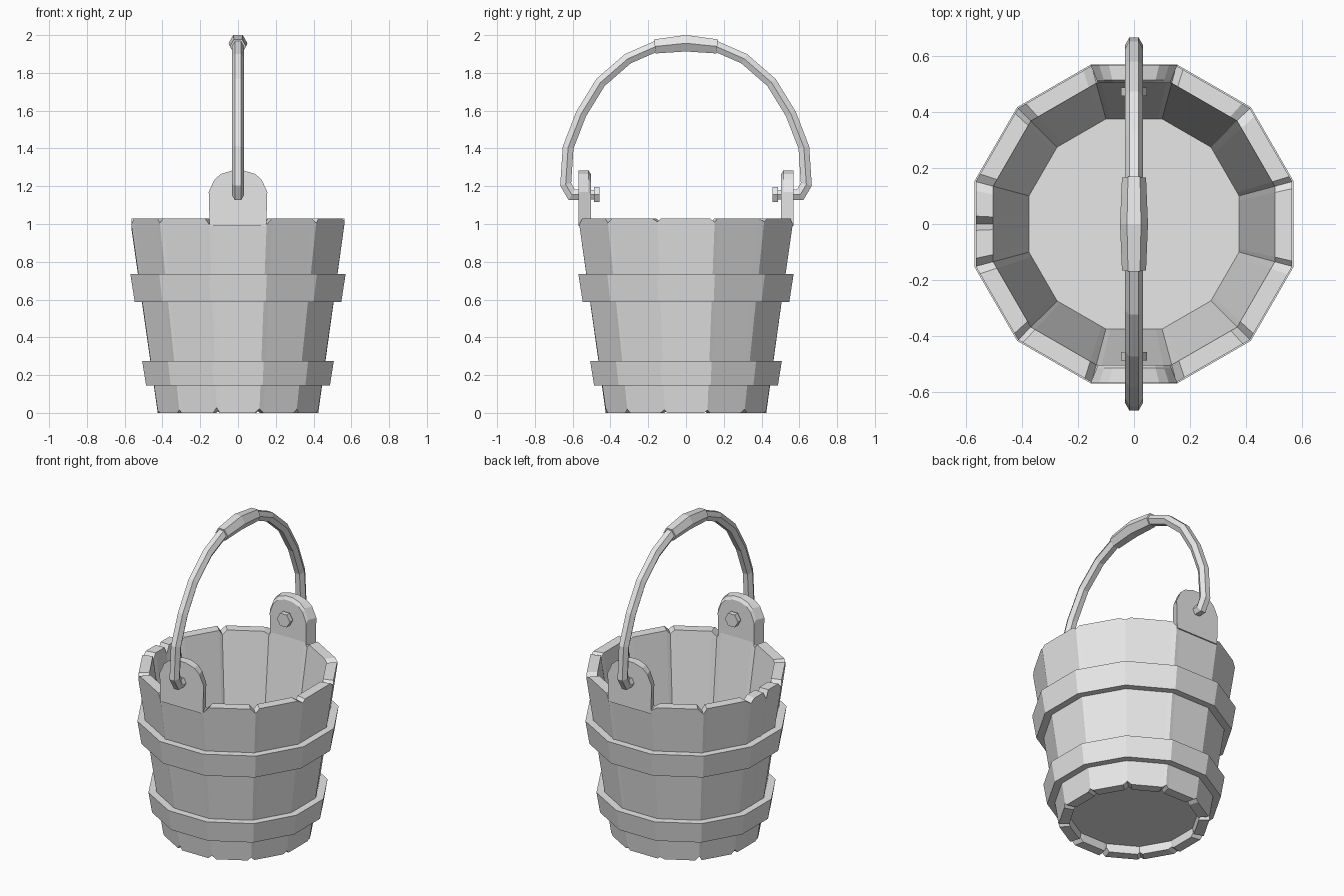
import bpy, bmesh, math, random
from mathutils import Vector

random.seed(4)
STAVES = 12
STEP = math.tau / STAVES
RIM = 1.03

cube = bpy.data.objects.get("Cube")
if cube:
    bpy.data.objects.remove(cube, do_unlink=True)

grey = bpy.data.materials.new("plain grey")
grey.use_nodes = True
grey.diffuse_color = (0.8, 0.8, 0.8, 1)
grey.node_tree.nodes["Principled BSDF"].inputs["Base Color"].default_value = (0.8, 0.8, 0.8, 1)


def make(name, rings, closed=False, caps=True):
    """Skin a list of point rings into a flat shaded object."""
    bm = bmesh.new()
    loops = [[bm.verts.new(p) for p in ring] for ring in rings]
    pairs = list(zip(loops, loops[1:]))
    if closed:
        pairs.append((loops[-1], loops[0]))
    for a, b in pairs:
        n = len(a)
        for i in range(n):
            j = (i + 1) % n
            bm.faces.new((a[i], a[j], b[j], b[i]))
    if caps and not closed:
        bm.faces.new(loops[0])
        bm.faces.new(loops[-1])
    bmesh.ops.recalc_face_normals(bm, faces=bm.faces)
    mesh = bpy.data.meshes.new(name)
    bm.to_mesh(mesh)
    bm.free()
    mesh.materials.append(grey)
    obj = bpy.data.objects.new(name, mesh)
    bpy.context.collection.objects.link(obj)
    return obj


def on_polygon(angle, apothem, z):
    """Point on the twelve-sided outline at the given angle."""
    middle = round(angle / STEP) * STEP
    r = apothem / math.cos(angle - middle)
    return Vector((r * math.cos(angle), r * math.sin(angle), z))


def wall(z):
    return 0.425 + 0.14 * z / RIM


# Staved body: the rim and foot are nicked where the staves meet
samples = []          # angle, depth of rim nick, depth of foot nick
for k in range(STAVES):
    corner = (k + 0.5) * STEP
    top, foot = random.uniform(0.015, 0.035), random.uniform(0.012, 0.03)
    w1, w2 = random.uniform(0.03, 0.06), random.uniform(0.03, 0.06)
    samples += [(corner - w1, 0, 0), (corner, top, foot), (corner + w2, 0, 0)]
    if k == 5:        # split in the stave on the right side
        samples += [(math.pi - 0.05, 0, 0), (math.pi, 0.05, 0), (math.pi + 0.04, 0, 0)]


def body_ring(apothem, z, rim=0, foot=0):
    return [on_polygon(a, apothem, z - rim * t + foot * f) for a, t, f in samples]


make("bucket_body", [
    body_ring(0.36, 0.05),
    body_ring(0.365, 0, foot=1),
    body_ring(0.425, 0, foot=1),
    body_ring(0.565, RIM, rim=1),
    body_ring(0.503, RIM, rim=1),
    body_ring(0.375, 0.1),
])

# Hoops
for name, low, high in (("lower_hoop", 0.145, 0.275), ("upper_hoop", 0.588, 0.735)):
    profile = [(wall(low) - 0.02, low), (wall(low) + 0.042, low),
               (wall(high) + 0.045, high), (wall(high) - 0.02, high)]
    make(name, [[on_polygon((k + 0.5) * STEP, r, z) for k in range(STAVES)]
                for r, z in profile], closed=True)

# Ears and bolt heads, one at the front and one at the back
half = [(0.15, 0.99), (0.155, 1.17), (0.125, 1.235), (0.09, 1.265), (0.03, 1.283)]
outline = half + [(-x, z) for x, z in reversed(half)]
for name, side in (("front", -1), ("back", 1)):
    make(name + "_ear", [
        [(x * s, side * y, z - drop) for x, z in outline]
        for y, s, drop in ((0.503, 0.83, 0.02), (0.515, 0.86, 0), (0.568, 1, 0))])
    for part, r, y1, y2 in (("bolt_shank", 0.03, 0.485, 0.52), ("bolt_head", 0.046, 0.457, 0.488)):
        make(f"{name}_{part}", [
            [(r * math.cos(i * math.pi / 3), side * y, 1.155 + r * math.sin(i * math.pi / 3))
             for i in range(6)] for y in (y1, y2)])


def sweep(name, path, radii, sides=6):
    """Tube along a path lying in the x = 0 plane."""
    pts = [Vector((0, y, z)) for y, z in path]
    rings = []
    for i, p in enumerate(pts):
        before = (p - pts[i - 1]).normalized() if i else None
        after = (pts[i + 1] - p).normalized() if i < len(pts) - 1 else None
        t = ((before or after) + (after or before)).normalized()
        miter = 1 / max(0.6, t.dot(after or before))
        normal = Vector((0, -t.z, t.y)) * miter
        ring = []
        for k in range(sides):
            a = (k + 0.5) * math.tau / sides
            ring.append(p + radii[i] * (math.cos(a) * normal + math.sin(a) * Vector((1, 0, 0))))
        rings.append(ring)
    make(name, rings)


# Bail handle, hooked into the ears at both ends
arm = [(-0.52, 1.155), (-0.605, 1.155), (-0.637, 1.21), (-0.624, 1.405), (-0.555, 1.583),
       (-0.452, 1.75), (-0.308, 1.875), (-0.155, 1.942)]
bail = arm + [(0, 1.957)] + [(-y, z) for y, z in reversed(arm)]
sweep("bail_handle", bail, [0.033] * len(bail))

# Grip sleeve
sweep("handle_grip", [(-0.165, 1.94), (0, 1.957), (0.165, 1.94)], [0.043, 0.05, 0.043])
